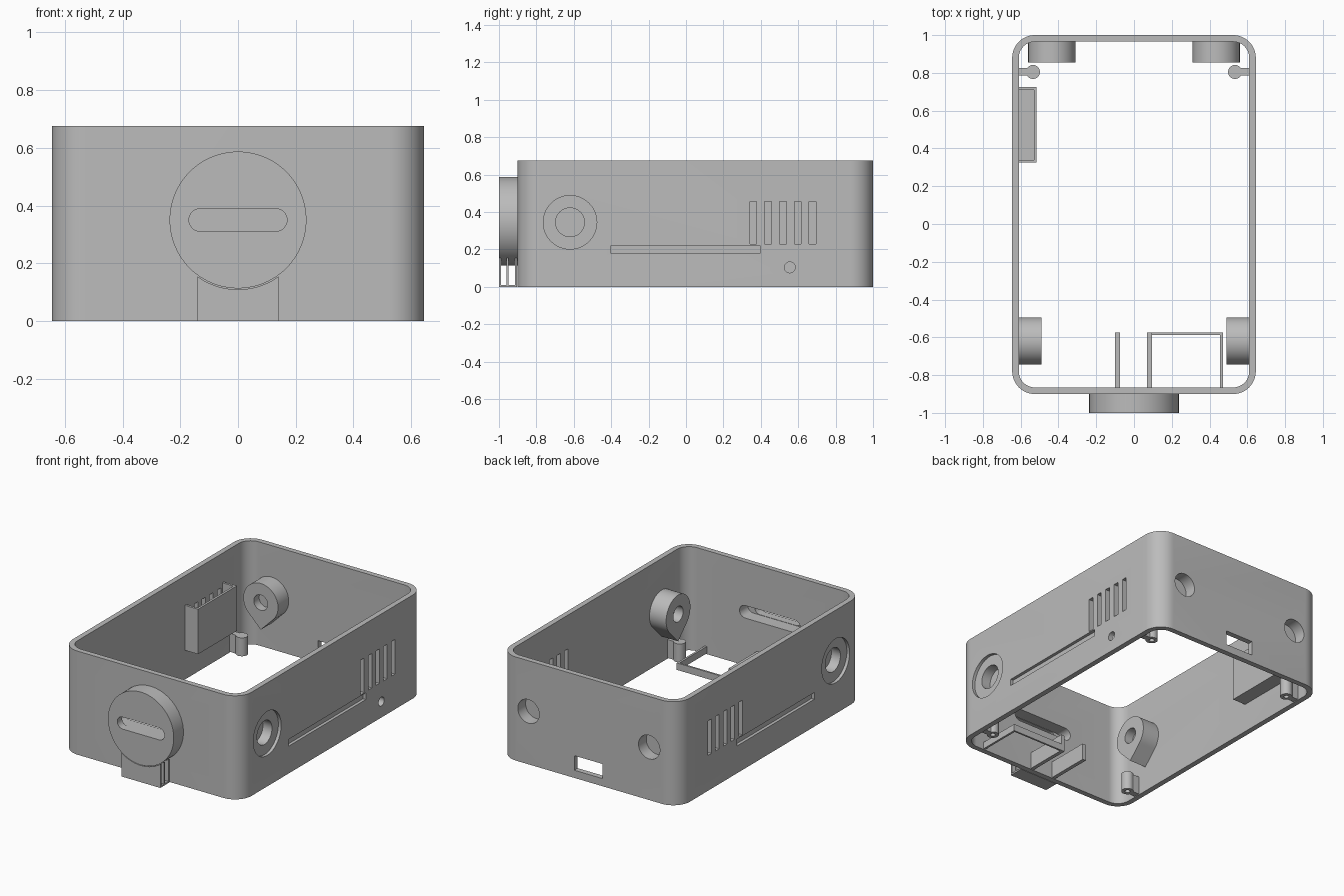
import bpy, bmesh
from math import sin, cos, pi, sqrt

old = bpy.data.objects.get("Cube")
if old:
    bpy.data.objects.remove(old, do_unlink=True)

grey = bpy.data.materials.new("plain grey")
grey.use_nodes = True
colour = (0.5, 0.5, 0.5, 1)
grey.diffuse_color = colour
grey.node_tree.nodes["Principled BSDF"].inputs["Base Color"].default_value = colour


# Profiles
def arc(cx, cy, r, start, end, n):
    return [(cx + r * cos(start + (end - start) * i / n),
             cy + r * sin(start + (end - start) * i / n)) for i in range(n + 1)]


def circle(cx, cy, r, n=64):
    return arc(cx, cy, r, 0, 2 * pi, n)[:-1]


def rect(x0, x1, y0, y1):
    return [(x0, y0), (x1, y0), (x1, y1), (x0, y1)]


def rounded(x0, x1, y0, y1, r, n=12):
    return (arc(x1 - r, y1 - r, r, 0, pi / 2, n) + arc(x0 + r, y1 - r, r, pi / 2, pi, n)
            + arc(x0 + r, y0 + r, r, pi, 1.5 * pi, n) + arc(x1 - r, y0 + r, r, 1.5 * pi, 2 * pi, n))


def slot(cx, cy, w, h):
    r = h / 2
    return (arc(cx + w / 2 - r, cy, r, -pi / 2, pi / 2, 16)
            + arc(cx - w / 2 + r, cy, r, pi / 2, 1.5 * pi, 16))


def teardrop(cx, cy, r):
    return arc(cx, cy, r, -pi / 4, 1.25 * pi, 48) + [(cx, cy - r * sqrt(2))]


def prism(name, pts, axis, lo, hi, bevel=0):
    """Extrude a profile along an axis, optionally rounding its low end."""
    place = {"x": lambda p, d: (d, p[0], p[1]),
             "y": lambda p, d: (p[0], d, p[1]),
             "z": lambda p, d: (p[0], p[1], d)}[axis]
    lo, hi = min(lo, hi), max(lo, hi)
    bm = bmesh.new()
    a = [bm.verts.new(place(p, lo)) for p in pts]
    b = [bm.verts.new(place(p, hi)) for p in pts]
    low = bm.faces.new(a)
    bm.faces.new(b[::-1])
    for i in range(len(pts)):
        j = (i + 1) % len(pts)
        bm.faces.new((a[i], b[i], b[j], a[j]))
    if bevel:
        bmesh.ops.bevel(bm, geom=list(low.edges), offset=bevel, segments=3,
                        profile=0.5, affect="EDGES")
    bmesh.ops.recalc_face_normals(bm, faces=bm.faces)
    mesh = bpy.data.meshes.new(name)
    bm.to_mesh(mesh)
    bm.free()
    mesh.materials.append(grey)
    obj = bpy.data.objects.new(name, mesh)
    bpy.context.collection.objects.link(obj)
    return obj


def activate(obj):
    bpy.ops.object.select_all(action="DESELECT")
    obj.select_set(True)
    bpy.context.view_layer.objects.active = obj


def cut(obj, pts, axis, lo, hi):
    tool = prism("cutter", pts, axis, lo, hi)
    tool.hide_render = True
    activate(obj)
    mod = obj.modifiers.new("cut", "BOOLEAN")
    mod.operation, mod.solver, mod.object = "DIFFERENCE", "EXACT", tool
    bpy.ops.object.modifier_apply(modifier=mod.name)
    bpy.data.objects.remove(tool, do_unlink=True)


# Case dimensions
W, FRONT, BACK, H, T = 0.645, -0.9, 1.0, 0.675, 0.035
IN, MID = W - T, 0.345
HOLE_Y, HOLE_X = -0.62, 0.435
BOSS, BORE, PIN = 0.125, 0.077, 0.05

# Open rectangular wall
shell = prism("case_wall", rounded(-W, W, FRONT, BACK, 0.12), "z", 0, H, bevel=0.01)
cut(shell, rounded(-IN, IN, FRONT + T, BACK - T, 0.085), "z", -1, 1)

for s, side in ((1, "left"), (-1, "right")):
    # Side recess, bore, long groove and vents
    cut(shell, circle(HOLE_Y, MID, 0.143), "x", s * (W - 0.02), s)
    cut(shell, circle(HOLE_Y, MID, BORE), "x", s * 0.55, s)
    cut(shell, rect(-0.4, 0.395, 0.178, 0.222), "x", s * (W - 0.02), s)
    for i in range(5):
        y = 0.36 + i * 0.079
        cut(shell, rect(y - 0.018, y + 0.018, 0.23, 0.455), "x", s * 0.55, s)
    # Back bore
    cut(shell, circle(s * HOLE_X, MID, BORE), "y", 0.9, 1.1)

    # Teardrop bosses, bored from both sides with a thin web between
    side_boss = prism(side + "_side_boss", teardrop(HOLE_Y, MID, BOSS), "x", s * 0.49, s * IN)
    cut(side_boss, circle(HOLE_Y, MID, BORE), "x", s * 0.56, s)
    cut(side_boss, circle(HOLE_Y, MID, PIN), "x", s * 0.4, s * 0.55)
    back_boss = prism(side + "_back_boss", teardrop(s * HOLE_X, MID, BOSS), "y", 0.855, BACK - T)
    cut(back_boss, circle(s * HOLE_X, MID, BORE), "y", 0.92, 1.1)
    cut(back_boss, circle(s * HOLE_X, MID, PIN), "y", 0.8, 0.91)

    # Screw posts with webs to the wall
    for y, end in ((0.805, "back"), (-0.7, "front")):
        name = f"{side}_{end}_post"
        post = prism(name, circle(s * 0.535, y, 0.037, 32), "z", 0.005, 0.125)
        cut(post, circle(s * 0.535, y, 0.016, 24), "z", -0.1, 0.09)
        prism(name + "_web", rect(*sorted((s * 0.56, s * IN)), y - 0.02, y + 0.02),
              "z", 0.005, 0.125)

# Small side hole and back port
cut(shell, circle(0.555, 0.104, 0.029, 32), "x", 0.5, 0.8)
cut(shell, rect(-0.1, 0.105, 0.05, 0.145), "y", 0.9, 1.1)

# Front disc with a slot that widens inside the wall
disc = prism("front_disc", circle(0, 0.35, 0.237, 96), "y", -1, FRONT)
cut(disc, slot(0, 0.35, 0.34, 0.078), "y", -1.1, -0.94)
for part in (shell, disc):
    cut(part, slot(0, 0.35, 0.44, 0.082), "y", -0.95, -0.8)

# Ribbed support under the disc
for i, (y0, y1) in enumerate(((-1, -0.99), (-0.96, -0.95), (-0.915, -0.903))):
    rib = prism(f"support_rib_{i + 1}", rect(-0.14, 0.14, 0, 0.2), "y", y0, y1)
    cut(rib, circle(0, 0.35, 0.241, 96), "y", -1.1, -0.8)
prism("support_base", rect(-0.14, 0.14, -0.999, -0.904), "z", 0, 0.01)

# Pocket over the right vents, open at the top
pocket = prism("vent_pocket", rect(-IN, -0.515, 0.325, 0.725), "z", 0.19, 0.483)
cut(pocket, rect(-0.7, -0.53, 0.34, 0.71), "z", 0.205, 0.6)

# Divider plates and low frame inside the front wall
FW = FRONT + T
prism("divider_right", rect(-0.1, -0.075, FW, -0.575), "z", 0.005, 0.115)
prism("divider_left", rect(0.07, 0.095, FW, -0.575), "z", 0.005, 0.115)
prism("frame_back", rect(0.095, 0.47, -0.587, -0.575), "z", 0.005, 0.05)
prism("frame_side", rect(0.456, 0.47, FW, -0.587), "z", 0.005, 0.05)

for obj in list(bpy.context.collection.objects):
    if obj.type == "MESH" and grey.name in obj.data.materials:
        activate(obj)
        bpy.ops.object.shade_smooth_by_angle(angle=pi / 6)
